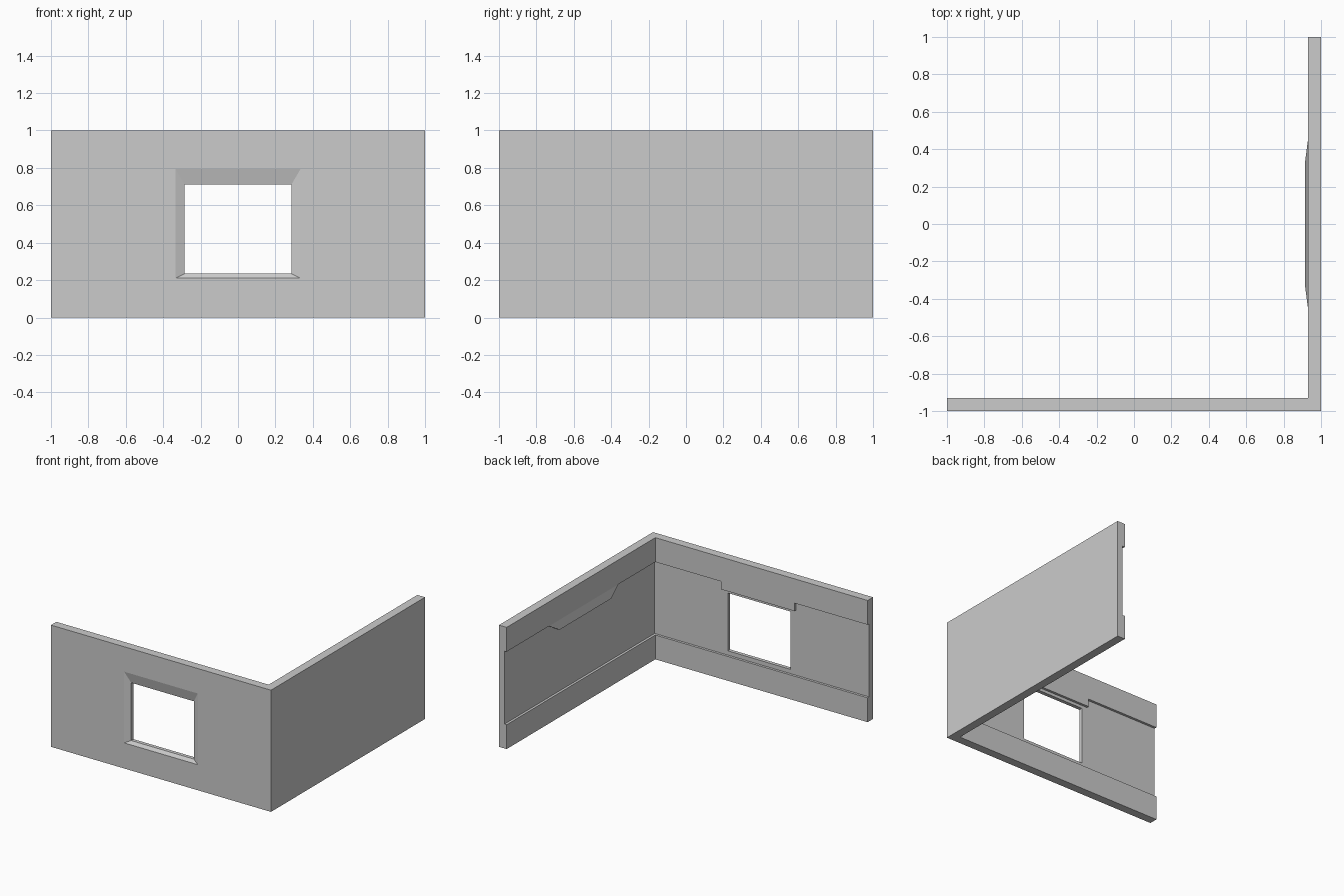
import bpy
import bmesh

if "Cube" in bpy.data.objects:
    bpy.data.objects.remove(bpy.data.objects["Cube"])

plaster = bpy.data.materials.new("pale grey plaster")
plaster.use_nodes = True
GREY = (0.6, 0.6, 0.6, 1)
plaster.diffuse_color = GREY
plaster.node_tree.nodes["Principled BSDF"].inputs["Base Color"].default_value = GREY


def finish(bm, name):
    bmesh.ops.recalc_face_normals(bm, faces=bm.faces)
    mesh = bpy.data.meshes.new(name)
    bm.to_mesh(mesh)
    bm.free()
    mesh.materials.append(plaster)
    obj = bpy.data.objects.new(name, mesh)
    bpy.context.collection.objects.link(obj)
    return obj


def prism(name, profile, sweep):
    """Extrude a closed 3D profile along a vector."""
    bm = bmesh.new()
    face = bm.faces.new([bm.verts.new(p) for p in profile])
    made = bmesh.ops.extrude_face_region(bm, geom=[face])["geom"]
    tops = [v for v in made if isinstance(v, bmesh.types.BMVert)]
    bmesh.ops.translate(bm, verts=tops, vec=sweep)
    return finish(bm, name)


def hull(name, points):
    bm = bmesh.new()
    for p in points:
        bm.verts.new(p)
    bmesh.ops.convex_hull(bm, input=bm.verts)
    bmesh.ops.dissolve_limit(bm, angle_limit=0.01, verts=bm.verts, edges=bm.edges)
    return finish(bm, name)


def combine(target, tool, operation):
    tool.hide_render = True
    mod = target.modifiers.new(tool.name, "BOOLEAN")
    mod.operation, mod.solver, mod.object = operation, "EXACT", tool
    with bpy.context.temp_override(object=target, active_object=target):
        bpy.ops.object.modifier_apply(modifier=mod.name)
    bpy.data.objects.remove(tool)


INNER, RECESS = 0.93, 0.95      # inner wall face and recessed face
LOW, HIGH = 0.2, 0.8            # skirting top and upper band bottom

# Two walls meeting at a corner
plan = [(-1, -1), (1, -1), (1, 1), (INNER, 1), (INNER, -INNER), (-1, -INNER)]
walls = prism("corner_walls", [(x, y, 0) for x, y in plan], (0, 0, 1))

# Recessed field on the front wall, stepping down over the window
field = [(-1.1, LOW), (RECESS, LOW), (RECESS, HIGH), (0.335, HIGH),
         (0.335, 0.735), (-0.335, 0.735), (-0.335, HIGH), (-1.1, HIGH)]
combine(walls, prism("front_recess", [(x, -RECESS, z) for x, z in field],
                     (0, 0.06, 0)), "DIFFERENCE")

# Recessed field on the side wall
field = [(-RECESS, LOW), (1.1, LOW), (1.1, HIGH), (-RECESS, HIGH)]
combine(walls, prism("side_recess", [(RECESS, y, z) for y, z in field],
                     (-0.06, 0, 0)), "DIFFERENCE")

# Sloping lip hanging from the middle of the side band
lip = [(x, s * y, z) for s in (-1, 1) for x, y, z in
       ((INNER, 0.45, HIGH), (0.96, 0.45, 0.82), (0.96, 0.45, HIGH),
        (0.915, 0.335, 0.73), (0.96, 0.335, 0.73))]
combine(walls, hull("side_lip", lip), "UNION")

# Window opening
opening = [(-0.285, 0.235), (0.285, 0.235), (0.285, 0.71), (-0.285, 0.71)]
combine(walls, prism("window_opening", [(x, -1.1, z) for x, z in opening],
                     (0, 0.3, 0)), "DIFFERENCE")

# Shallow splayed surround on the outside of the window
splay = [(x, -0.98, z) for x, z in opening]
splay += [(x, -1.02, z) for x in (-0.385, 0.385) for z in (0.185, 0.88)]
combine(walls, hull("window_splay", splay), "DIFFERENCE")
